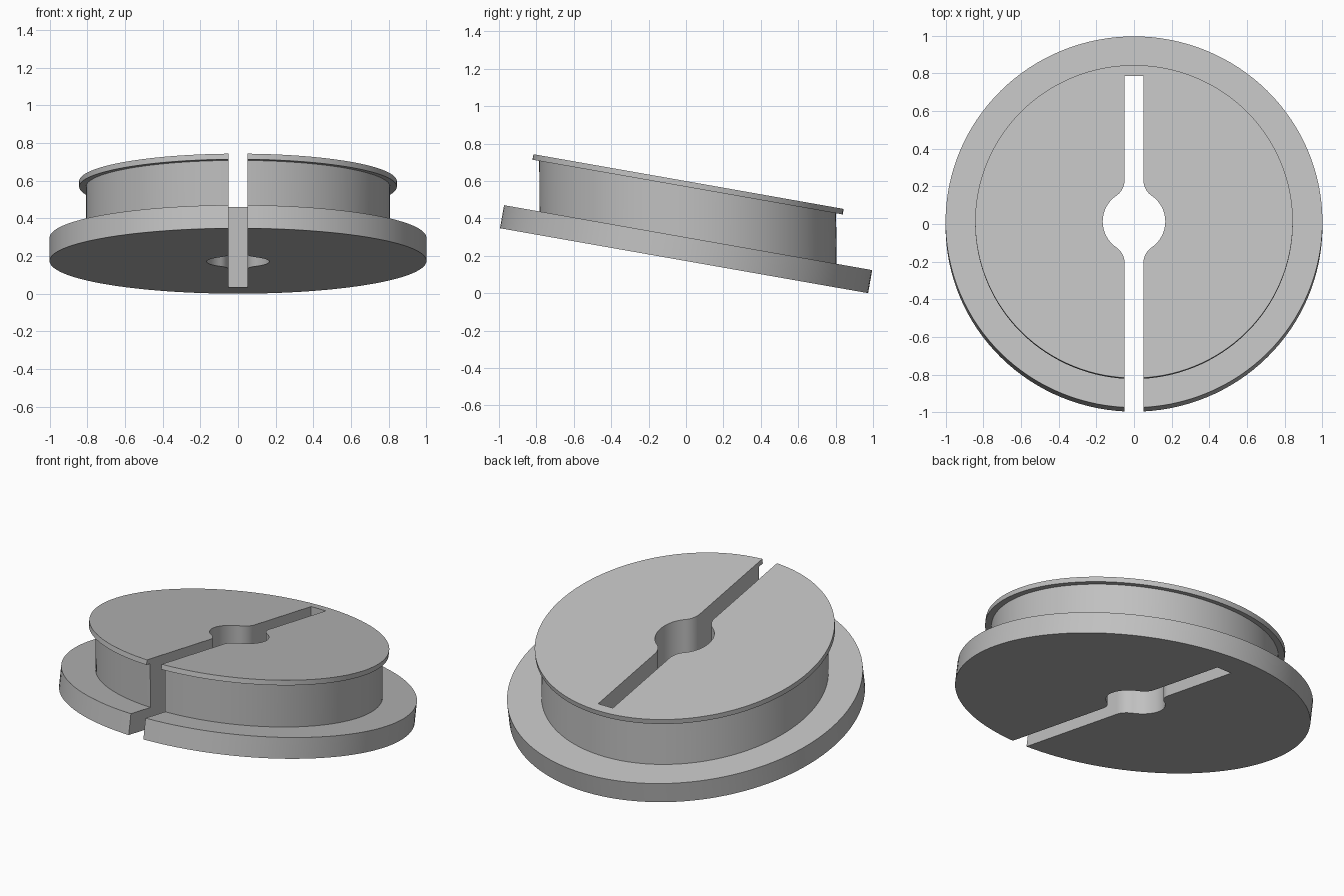
import bpy, bmesh, math
from mathutils import Matrix, Vector

default = bpy.data.objects.get("Cube")
if default:
    bpy.data.objects.remove(default)

TILT = Matrix.Rotation(math.radians(-10), 3, 'X')
UP = TILT @ Vector((0, 0, 1))
SEGMENTS = 128

grey = bpy.data.materials.new("light_grey")
grey.use_nodes = True
colour = (0.53, 0.53, 0.53, 1)
grey.diffuse_color = colour
grey.node_tree.nodes["Principled BSDF"].inputs["Base Color"].default_value = colour


def arc(cx, cy, radius, start, end, steps):
    return [(cx + radius * math.cos(start + (end - start) * i / steps),
             cy + radius * math.sin(start + (end - start) * i / steps))
            for i in range(steps + 1)]


def loft(name, rings):
    """Closed solid through rings of equal point count."""
    bm = bmesh.new()
    loops = [[bm.verts.new(p) for p in ring] for ring in rings]
    count = len(loops[0])
    for low, high in zip(loops, loops[1:]):
        for i in range(count):
            j = (i + 1) % count
            bm.faces.new((low[i], low[j], high[j], high[i]))
    bm.faces.new(loops[0][::-1])
    bm.faces.new(loops[-1])
    bmesh.ops.recalc_face_normals(bm, faces=bm.faces[:])
    mesh = bpy.data.meshes.new(name)
    bm.to_mesh(mesh)
    bm.free()
    mesh.materials.append(grey)
    obj = bpy.data.objects.new(name, mesh)
    bpy.context.collection.objects.link(obj)
    return obj


def tilted_circle(radius, centre):
    return [centre + TILT @ Vector((x, y, 0))
            for x, y in arc(0, 0, radius, 0, math.tau, SEGMENTS)[:-1]]


# Tilted flange, upright neck and thin tilted top plate
flange_low = Vector((0, -0.011, 0.174))
flange_top = flange_low + UP * 0.125
plate_top = Vector((0, 0.013, 0.597))
plate_low = plate_top - UP * 0.03
body = loft("slotted_spool", [tilted_circle(r, c) for r, c in (
    (1.0, flange_low), (1.0, flange_top),
    (0.807, flange_top), (0.807, plate_low),
    (0.843, plate_low), (0.843, plate_top))])

# Vertical slot with a filleted round hole in the middle
HALF_SLOT, HOLE, FILLET, HOLE_Y = 0.05, 0.166, 0.1, 0.013
fx = HALF_SLOT + FILLET
fy = math.sqrt((HOLE + FILLET) ** 2 - fx ** 2)
turn = math.atan2(fy, fx)
side = [(HALF_SLOT, -1.3)]
side += arc(fx, HOLE_Y - fy, FILLET, math.pi, math.pi - turn, 10)
side += arc(0, HOLE_Y, HOLE, -turn, turn, 28)[1:-1]
side += arc(fx, HOLE_Y + fy, FILLET, math.pi + turn, math.pi, 10)
side.append((HALF_SLOT, 0.785))
outline = side + [(-x, y) for x, y in reversed(side)]
cutter = loft("slot_cutter", [[(x, y, z) for x, y in outline] for z in (-0.5, 1.5)])
cutter.hide_render = True

cut = body.modifiers.new("slot", 'BOOLEAN')
cut.operation = 'DIFFERENCE'
cut.solver = 'EXACT'
cut.object = cutter

bpy.ops.object.select_all(action='DESELECT')
body.select_set(True)
bpy.context.view_layer.objects.active = body
bpy.ops.object.modifier_apply(modifier=cut.name)
bpy.data.objects.remove(cutter)
bpy.ops.object.shade_smooth_by_angle(angle=math.radians(30))
